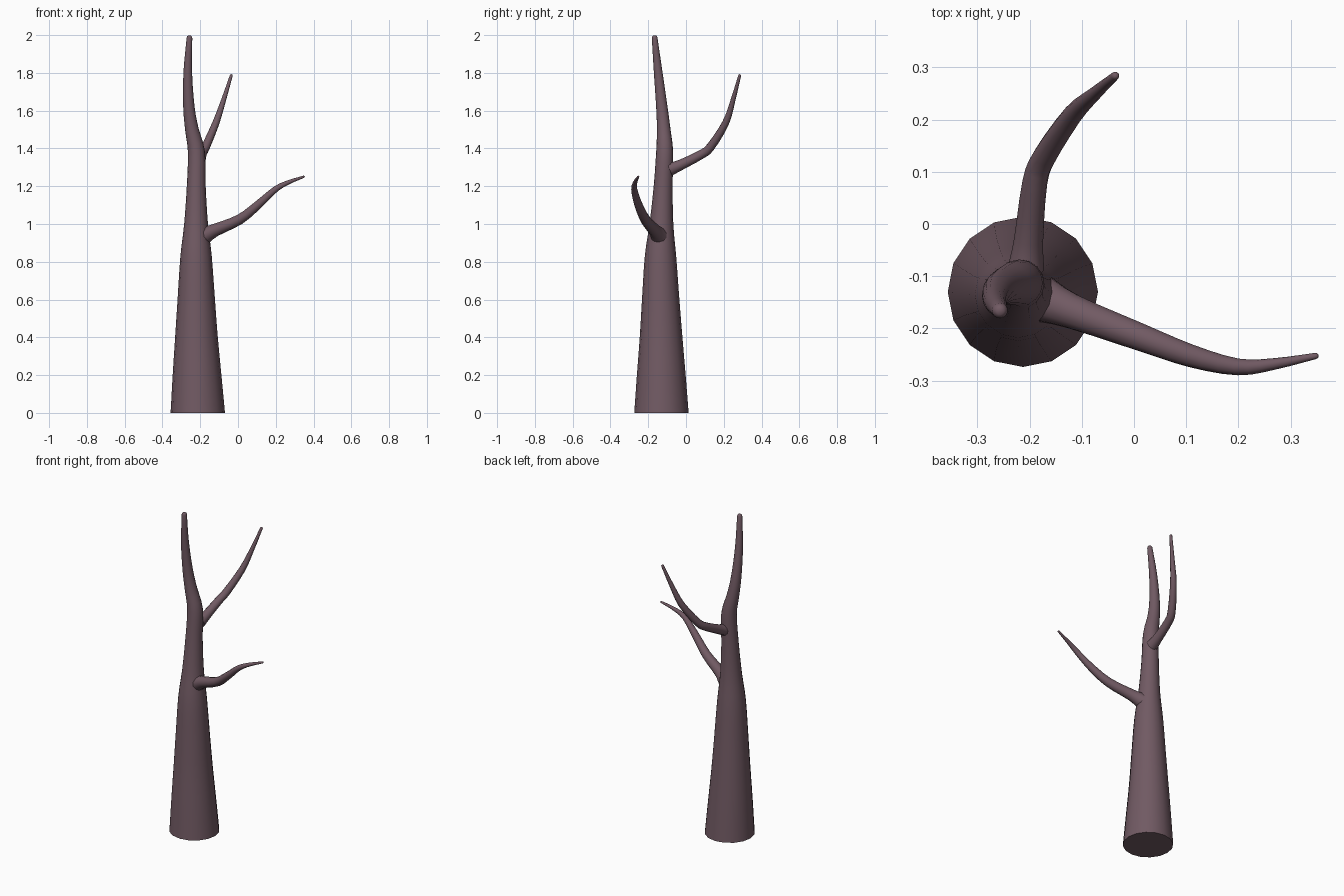
import bpy, bmesh, math
from mathutils import Vector

if "Cube" in bpy.data.objects:
    bpy.data.objects.remove(bpy.data.objects["Cube"])

bark = bpy.data.materials.new("mauve bark")
bark.diffuse_color = (0.165, 0.102, 0.125, 1)
bark.use_nodes = True
bark.node_tree.nodes["Principled BSDF"].inputs["Base Color"].default_value = bark.diffuse_color


def spline(points, steps=3):
    """Catmull-Rom through (x, y, z, radius) points."""
    p = [Vector(q) for q in points]
    p = [2 * p[0] - p[1]] + p + [2 * p[-1] - p[-2]]
    out = []
    for a, b, c, d in zip(p, p[1:], p[2:], p[3:]):
        for i in range(steps):
            t = i / steps
            out.append(0.5 * (2 * b + (c - a) * t + (2 * a - 5 * b + 4 * c - d) * t * t
                              + (3 * b - a - 3 * c + d) * t ** 3))
    return out + [p[-2]]


def limb(name, points, sides=16, flat_base=False):
    """Tapered tube with a rounded tip."""
    path = spline(points)
    centres = [q.to_3d() for q in path]
    radii = [q.w for q in path]
    # rounded tip
    tip_dir = (centres[-1] - centres[-2]).normalized()
    end, r = centres[-1], radii[-1]
    for a in (35, 65):
        centres.append(end + tip_dir * r * math.sin(math.radians(a)))
        radii.append(r * math.cos(math.radians(a)))
    bm = bmesh.new()
    rings, side, last = [], Vector((1, 0, 0)), None
    for i, c in enumerate(centres):
        t = (centres[min(i + 1, len(centres) - 1)] - centres[max(i - 1, 0)]).normalized()
        if i == 0 and flat_base:
            t = Vector((0, 0, 1))
        if last is None:
            side = t.orthogonal() if abs(t.x) > 0.9 else side
        else:
            side = last.rotation_difference(t) @ side
        side = (side - t * side.dot(t)).normalized()
        up, last = t.cross(side), t
        rings.append([bm.verts.new(c + radii[i] * (side * math.cos(k * math.tau / sides)
                                                   + up * math.sin(k * math.tau / sides)))
                      for k in range(sides)])
    for a, b in zip(rings, rings[1:]):
        for k in range(sides):
            n = (k + 1) % sides
            bm.faces.new((a[k], a[n], b[n], b[k]))
    bm.faces.new(rings[0][::-1])
    bm.faces.new(rings[-1])
    bmesh.ops.recalc_face_normals(bm, faces=bm.faces)
    me = bpy.data.meshes.new(name)
    bm.to_mesh(me)
    bm.free()
    me.materials.append(bark)
    ob = bpy.data.objects.new(name, me)
    bpy.context.collection.objects.link(ob)
    bpy.ops.object.select_all(action='DESELECT')
    ob.select_set(True)
    bpy.context.view_layer.objects.active = ob
    bpy.ops.object.shade_smooth_by_angle(angle=math.radians(50))
    return ob


# main trunk
limb("trunk", [
    (-0.213, -0.130, 0.00, 0.144), (-0.217, -0.131, 0.20, 0.129),
    (-0.220, -0.132, 0.40, 0.113), (-0.221, -0.134, 0.60, 0.099),
    (-0.222, -0.135, 0.83, 0.083), (-0.222, -0.130, 1.00, 0.063),
    (-0.221, -0.121, 1.20, 0.050), (-0.220, -0.113, 1.38, 0.045),
    (-0.244, -0.118, 1.50, 0.036), (-0.260, -0.128, 1.62, 0.030),
    (-0.266, -0.147, 1.80, 0.023), (-0.257, -0.166, 1.985, 0.015)], flat_base=True)

# lower branch, reaching right
limb("lower_branch", [
    (-0.185, -0.140, 0.935, 0.048), (-0.120, -0.167, 0.968, 0.034),
    (0.010, -0.216, 1.025, 0.027), (0.110, -0.253, 1.105, 0.022),
    (0.200, -0.274, 1.185, 0.016), (0.270, -0.268, 1.222, 0.011),
    (0.348, -0.253, 1.250, 0.006)], sides=12)

# upper branch, reaching back
limb("upper_branch", [
    (-0.207, -0.085, 1.290, 0.035), (-0.202, -0.030, 1.312, 0.028),
    (-0.190, 0.080, 1.368, 0.024), (-0.171, 0.130, 1.408, 0.023),
    (-0.117, 0.210, 1.535, 0.019), (-0.075, 0.250, 1.660, 0.013),
    (-0.036, 0.284, 1.785, 0.008)], sides=12)
